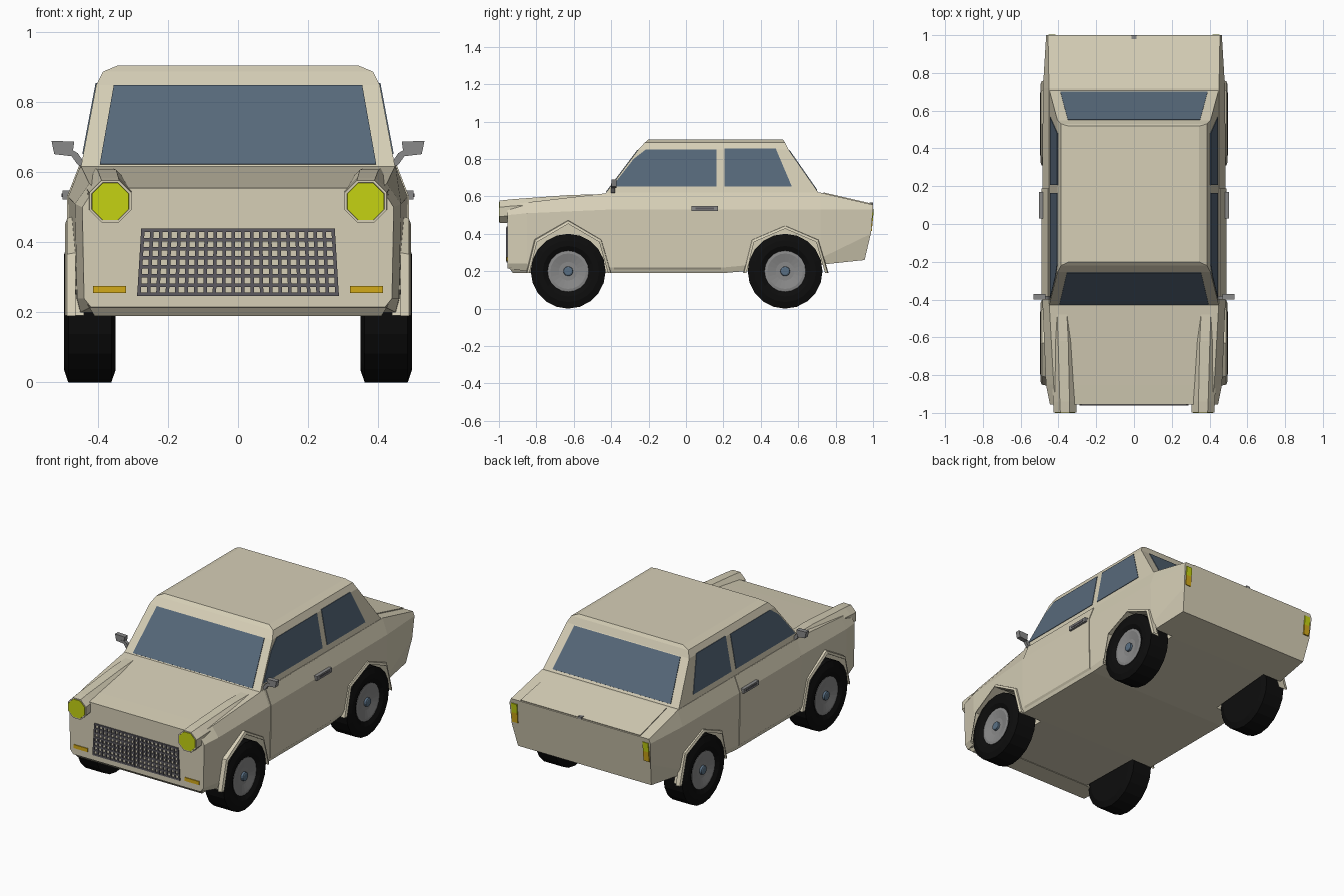
import bpy, bmesh, math
from mathutils import Vector

if "Cube" in bpy.data.objects:
    bpy.data.objects.remove(bpy.data.objects["Cube"])


def material(name, r, g, b):
    m = bpy.data.materials.new(name)
    m.diffuse_color = (r, g, b, 1)
    m.use_nodes = True
    m.node_tree.nodes["Principled BSDF"].inputs["Base Color"].default_value = m.diffuse_color
    return m


CREAM = material("cream paint", 0.67, 0.62, 0.47)
GLASS = material("blue grey glass", 0.095, 0.14, 0.195)
YELLOW = material("yellow lamp", 0.56, 0.65, 0.006)
ORANGE = material("orange lamp", 0.65, 0.40, 0.01)
BLACK = material("black rubber", 0.004, 0.004, 0.004)
GREY = material("grey metal", 0.25, 0.25, 0.25)
DARK = material("dark grille", 0.11, 0.105, 0.12)
HUB = material("hub blue", 0.10, 0.16, 0.23)


def loft(name, rings, mat, closed=True, caps=True, mirror=False):
    """Skin a list of equal-length point rings."""
    bm = bmesh.new()
    vs = [[bm.verts.new(p) for p in ring] for ring in rings]
    n = len(rings[0])
    for a, b in zip(vs, vs[1:]):
        for i in range(n if closed else n - 1):
            j = (i + 1) % n
            bm.faces.new((a[i], a[j], b[j], b[i]))
    if caps:
        bm.faces.new(vs[0])
        bm.faces.new(vs[-1])
    bmesh.ops.recalc_face_normals(bm, faces=bm.faces)
    me = bpy.data.meshes.new(name)
    bm.to_mesh(me)
    bm.free()
    me.materials.append(mat)
    ob = bpy.data.objects.new(name, me)
    bpy.context.collection.objects.link(ob)
    if mirror:
        ob.modifiers.new("mirror", 'MIRROR').use_mirror_merge = False
    return ob


def plate(name, pts, offset, mat, mirror=False):
    """Thin plate: polygon pushed out both ways by the offset vector."""
    o = Vector(offset)
    return loft(name, [[Vector(p) - o for p in pts], [Vector(p) + o for p in pts]], mat, mirror=mirror)


def box(name, x, y, z, mat, mirror=False):
    return loft(name, [[(x[0], v, z[0]), (x[1], v, z[0]), (x[1], v, z[1]), (x[0], v, z[1])] for v in y],
                mat, mirror=mirror)


def lathe(name, profile, cy, cz, mat, n=20):
    """Turn (x, radius) points about a wheel axle."""
    rings = [[(x, cy + r * math.cos(math.tau * i / n), cz + r * math.sin(math.tau * i / n))
              for i in range(n)] for x, r in profile]
    return loft(name, rings, mat, mirror=True)


# lower body: half sections (x, y, z) from bottom to shoulder
def section(half):
    return half + [(-x, y, z) for x, y, z in reversed(half)]


def flat(y, zb, wb, zl, wl, zm, wm, zt, wt):
    return section([(wb, y, zb), (wl, y, zl), (wm, y, zm), (wt, y, zt)])


body = loft("lower_body", [
    flat(-0.955, .215, .42, .24, .44, .50, .445, .555, .41),
    flat(-0.85, .20, .45, .24, .46, .51, .466, .568, .425),
    flat(-0.40, .19, .47, .22, .48, .53, .485, .62, .45),
    flat(0.20, .19, .47, .22, .48, .53, .485, .62, .45),
    flat(0.72, .235, .46, .27, .475, .53, .482, .62, .45),
    section([(.44, .955, .26), (.458, .988, .40), (.465, 1.0, .53), (.455, 1.0, .555)]),
], CREAM)


# wheel arches, flares and wheels
def arch(cy, top, s, x):
    pts = [(-.225, -.01), (-.18, .17), (0, top - .2), (.18, .17), (.232, -.01)]
    return [(x, cy + a * s, .2 + b * s) for a, b in pts]


for tag, cy, top in (("front", -0.63, .475), ("rear", 0.53, .447)):
    def opening(x):
        a = arch(cy, top, .93, x)
        return [(x, a[0][1], .05)] + a + [(x, a[-1][1], .05)]
    cutter = loft("arch_cutter", [opening(.335), opening(.6)], CREAM, mirror=True)
    cutter.hide_render = True
    mod = body.modifiers.new("arch", 'BOOLEAN')
    mod.operation, mod.solver, mod.object = 'DIFFERENCE', 'EXACT', cutter
    bpy.context.view_layer.objects.active = body
    bpy.ops.object.modifier_apply(modifier=mod.name)
    bpy.data.objects.remove(cutter)
    loft(tag + "_arch_flare", [arch(cy, top, 1.0, .465), arch(cy, top, .98, .488),
                               arch(cy, top, .92, .494), arch(cy, top, .92, .44)],
         CREAM, closed=False, caps=False, mirror=True)
    lathe(tag + "_tyre", [(.35, .10), (.35, .165), (.362, .2), (.485, .2), (.497, .165),
                          (.497, .135), (.484, .11), (.47, .105)], cy, .2, BLACK)
    lathe(tag + "_wheel_rim", [(.46, .112), (.486, .110), (.488, .095), (.478, .05), (.478, .03)], cy, .2, GREY)
    lathe(tag + "_wheel_hub", [(.47, .027), (.490, .025), (.493, .018)], cy, .2, HUB, 12)

# cabin: rectangles (half width, front y, rear y, z) stacked upward
loft("cabin", [[(-w, f, z), (w, f, z), (w, r, z), (-w, r, z)] for w, f, r, z in (
    (.45, -.435, .715, .61), (.405, -.255, .548, .85), (.386, -.22, .53, .888), (.345, -.2, .518, .905))], CREAM)


def mix(a, b, z):
    return a + (b - a) * (z - .61) / .24


# windows, laid on the sloping cabin walls
def side_window(name, pts):
    plate(name, [(mix(.45, .405, z), y, z) for y, z in pts], (.003, 0, .0005), GLASS, True)


side_window("front_side_window", [(-.395, .652), (-.28, .80), (-.215, .85), (.163, .85), (.163, .652)])
side_window("rear_side_window", [(.206, .652), (.206, .855), (.48, .855), (.566, .652)])


def screen(name, ya, yb, lo, hi, out):
    plate(name, [(s * w, mix(ya, yb, z), z) for s, (w, z) in ((-1, lo), (1, lo), (1, hi), (-1, hi))], out, GLASS)


screen("windscreen", -.435, -.255, (.395, .622), (.355, .848), (0, -.003, .002))
screen("rear_window", .715, .548, (.39, .632), (.35, .846), (0, .003, .002))

# doors and handles
loft("door", [[(.47, y, .20), (.484, y, .22), (.489, y, .53), (.454, y, .62), (.44, y, .61)]
              for y in (-.385, .187)], CREAM, mirror=True)
box("door_handle", (.48, .502), (.03, .17), (.522, .548), GREY, True)
box("door_handle_grip", (.48, .504), (.05, .15), (.53, .54), DARK, True)

# boot lid with lock
plate("boot_lid", [(-.385, .735, .617), (.385, .735, .617), (.395, .995, .557), (-.395, .995, .557)],
      (0, .001, .004), CREAM)
box("boot_lock", (-.012, .012), (.98, 1.0), (.552, .568), GREY)

# headlamp pods running back along the wings
OCT = [math.radians(22.5 + 45 * i) for i in range(8)]


def octagon(cx, y, cz, r):
    return [(cx + r * math.cos(a), y, cz + r * math.sin(a)) for a in OCT]


loft("headlamp_pod", [octagon(.365, -.985, .517, .055), octagon(.365, -.998, .517, .058),
                      octagon(.365, -.998, .517, .065), octagon(.367, -.94, .522, .067),
                      octagon(.375, -.62, .543, .070), octagon(.385, -.38, .552, .066)], CREAM, mirror=True)
loft("headlamp_lens", [octagon(.365, -.98, .517, .058), octagon(.365, -1.0, .517, .057)], YELLOW, mirror=True)

# indicators and tail lamps
box("front_indicator", (.32, .414), (-.95, -.96), (.255, .276), ORANGE, True)


def tail(name, z0, z1, mat):
    plate(name, [(x, 1.0 - (.53 - z) * .092, z) for x, z in ((.415, z0), (.452, z0), (.452, z1), (.415, z1))],
          (0, .004, 0), mat, True)


tail("tail_lamp_lower", .415, .475, ORANGE)
tail("tail_lamp_upper", .475, .53, YELLOW)

# grille of crossed bars
COLS, ROWS, Z0, Z1 = 21, 7, .252, .434
for i in range(COLS + 1):
    t = i / COLS * 2 - 1
    plate("grille_upright", [(t * .283 - .005, -.957, Z0), (t * .283 + .005, -.957, Z0),
                             (t * .272 + .005, -.957, Z1), (t * .272 - .005, -.957, Z1)], (0, .005, 0), DARK)
for i in range(ROWS + 1):
    z = Z0 + (Z1 - Z0) * i / ROWS
    w = .288 - .011 * i / ROWS
    box("grille_crossbar", (-w, w), (-.952, -.961), (z - .005, z + .005), DARK)

# front valance lip
loft("front_valance", [[(-w, y, z), (w, y, z), (w, y + .12, z), (-w, y + .12, z)]
                       for w, y, z in ((.43, -.95, .222), (.41, -.925, .19))], CREAM)

# door mirrors on bent stalks
loft("mirror_stalk", [[(x - .010, -.40, z), (x + .008, -.40, z - .008), (x + .008, -.38, z - .008), (x - .010, -.38, z)]
                      for x, z in ((.43, .615), (.452, .632), (.468, .655), (.490, .668))], GREY, mirror=True)
plate("mirror_housing", [(.474, -.385, .646), (.525, -.385, .652), (.533, -.385, .690), (.468, -.385, .688)],
      (0, .014, 0), GREY, True)
